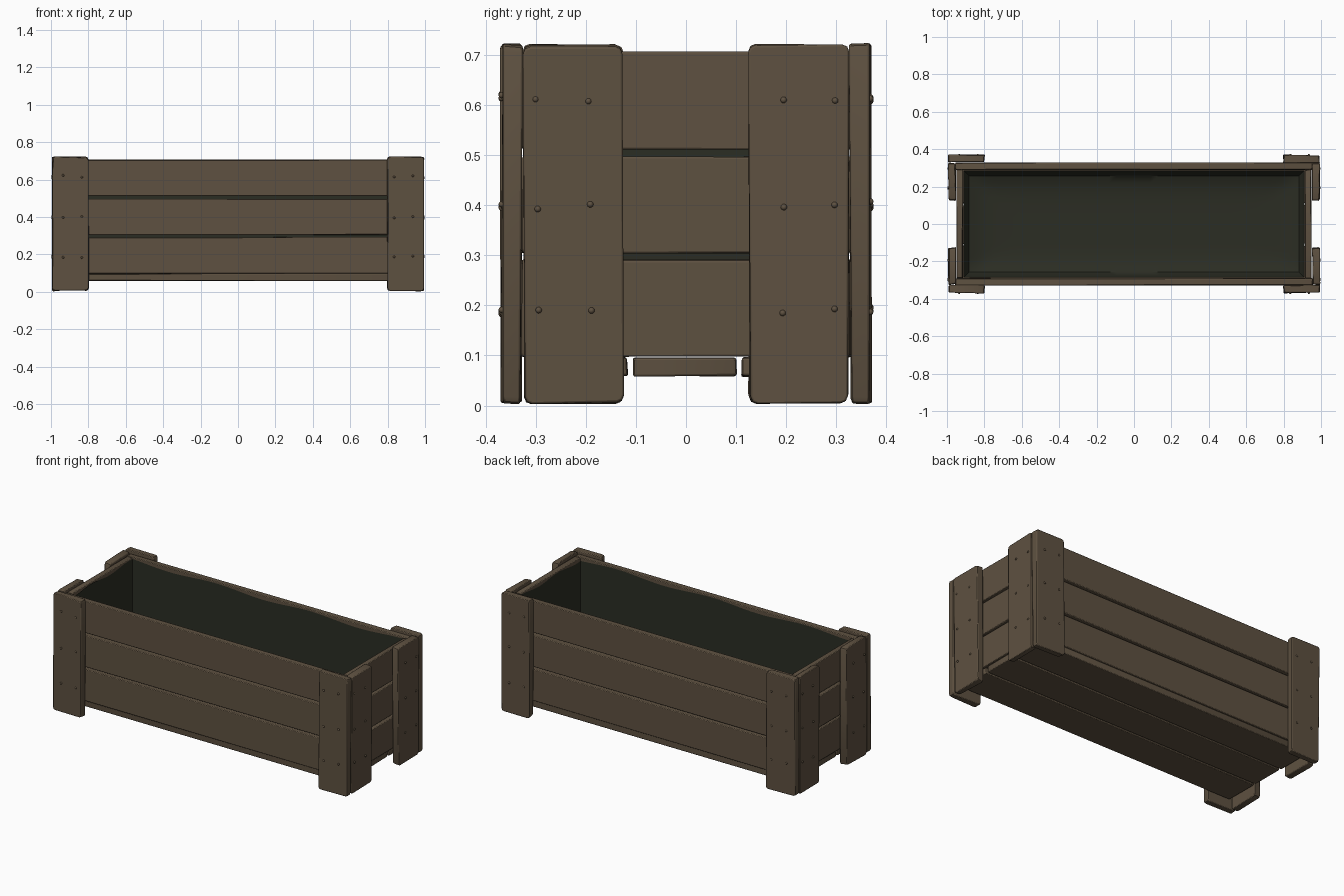
import bpy, bmesh, math, random
from mathutils import Vector

if "Cube" in bpy.data.objects:
    bpy.data.objects.remove(bpy.data.objects["Cube"])

random.seed(4)


def material(name, col):
    m = bpy.data.materials.new(name)
    m.diffuse_color = (*col, 1)
    m.use_nodes = True
    m.node_tree.nodes["Principled BSDF"].inputs["Base Color"].default_value = m.diffuse_color
    return m


WOOD = material("weathered wood", (0.112, 0.082, 0.052))
LINER = material("dark green liner", (0.024, 0.026, 0.017))


def finish(bm, name, mat):
    bmesh.ops.recalc_face_normals(bm, faces=bm.faces)
    me = bpy.data.meshes.new(name)
    bm.to_mesh(me)
    bm.free()
    ob = bpy.data.objects.new(name, me)
    bpy.context.collection.objects.link(ob)
    me.materials.append(mat)
    return ob


def board(name, x, y, z, corner=0.008, jitter=0.002):
    """Board from (min, max) ranges: worn outline corners, then softened edges."""
    lo, hi = Vector((x[0], y[0], z[0])), Vector((x[1], y[1], z[1]))
    size = hi - lo
    thin = min(range(3), key=lambda i: size[i])
    bm = bmesh.new()
    bmesh.ops.create_cube(bm, size=1)
    for v in bm.verts:
        v.co = Vector([(lo[i] + hi[i]) / 2 + v.co[i] * size[i] for i in range(3)])
    for v in bm.verts:
        v.co += Vector([random.uniform(-jitter, jitter) for _ in range(3)])
    # wear the corners seen on the broad face
    short = [e for e in bm.edges
             if abs((e.verts[0].co - e.verts[1].co)[thin]) > size[thin] * 0.5]
    bmesh.ops.bevel(bm, geom=short, offset=corner, segments=2,
                    profile=0.5, affect='EDGES')
    ob = finish(bm, name, WOOD)
    bev = ob.modifiers.new("worn edges", 'BEVEL')
    bev.width = 0.004
    bev.segments = 2
    bev.limit_method = 'ANGLE'
    bev.angle_limit = math.radians(50)
    bpy.context.view_layer.objects.active = ob
    ob.select_set(True)
    bpy.ops.object.shade_smooth_by_angle(angle=math.radians(35))
    ob.select_set(False)
    return ob


def span(a, b, s):
    return tuple(sorted((a * s, b * s)))


# wall planks: three rows on each side and end
rows = [(0.098, 0.291), (0.304, 0.497), (0.512, 0.706)]
for s, side in ((-1, "front"), (1, "back")):
    for i, z in enumerate(rows):
        board(f"{side}_plank_{i}", (-0.955, 0.955), span(0.291, 0.328, s), z)
for s, side in ((-1, "left"), (1, "right")):
    for i, z in enumerate(rows):
        board(f"{side}_end_plank_{i}", span(0.915, 0.948, s), (-0.289, 0.289), z)

# floor boards
for i, y in enumerate([(-0.322, -0.117), (-0.106, 0.1), (0.111, 0.322)]):
    board(f"floor_board_{i}", (-0.94, 0.94), y, (0.058, 0.096))

# corner posts: a long-side plate and an end plate at each corner
nails = []
for sx in (-1, 1):
    for sy in (-1, 1):
        tag = ("left" if sx < 0 else "right") + "_" + ("front" if sy < 0 else "back")
        board(f"{tag}_post_side", span(0.8, 0.992, sx), span(0.329, 0.368, sy),
              (0.006, 0.72), 0.014, 0.004)
        board(f"{tag}_post_end", span(0.954, 0.992, sx), span(0.127, 0.323, sy),
              (0.006, 0.719), 0.014, 0.004)
        for z in (0.19, 0.4, 0.615):
            for k in (0.835, 0.935):
                nails.append((k * sx, 0.368 * sy, z))
            for k in (0.192, 0.298):
                nails.append((0.992 * sx, k * sy, z))

# nail heads
bm = bmesh.new()
for p in nails:
    r = bmesh.ops.create_icosphere(bm, subdivisions=2, radius=0.0065)
    off = Vector((p[0], p[1], p[2])) + Vector((0, random.uniform(-.004, .004)
                 if abs(p[0]) > 0.98 else 0, random.uniform(-.008, .008)))
    bmesh.ops.translate(bm, verts=r["verts"], vec=off)
    for v in r["verts"]:
        for f in v.link_faces:
            f.smooth = True
finish(bm, "nail_heads", WOOD)

# sagging fabric liner: rings up the walls, then a gridded floor
NX, NY, NZ = 40, 14, 10
TOP, FLOOR, HX, HY = 0.692, 0.104, 0.911, 0.287


def wall_point(u, v, t):
    x, y = u * HX, v * HY
    z = FLOOR + (TOP - FLOOR) * t
    inset = 0.03 * max(0, 1 - t * 4) ** 2      # rounded foot
    x -= inset * u if abs(u) == 1 else 0
    y -= inset * v if abs(v) == 1 else 0
    z += 0.008 * t ** 4 * math.sin(u * 9 + v * 5)   # wavy rim
    return x, y, z


loop = [(-1 + 2 * i / NX, -1) for i in range(NX)] + [(1, -1 + 2 * i / NY) for i in range(NY)]
loop += [(-u, -v) for u, v in loop]
bm = bmesh.new()
rings = [[bm.verts.new(wall_point(u, v, k / NZ)) for u, v in loop] for k in range(NZ + 1)]
for a, b in zip(rings, rings[1:]):
    for i in range(len(loop)):
        j = (i + 1) % len(loop)
        bm.faces.new((a[i], a[j], b[j], b[i]))
grid = []
for j in range(NY + 1):
    for i in range(NX + 1):
        u, v = -1 + 2 * i / NX, -1 + 2 * j / NY
        e = max(abs(u) ** 14, abs(v) ** 5)      # floor lifts at its edges
        grid.append(bm.verts.new((u * (HX - 0.03), v * (HY - 0.03), FLOOR + 0.03 * e)))
for j in range(NY):
    for i in range(NX):
        q = j * (NX + 1) + i
        bm.faces.new((grid[q], grid[q + 1], grid[q + NX + 2], grid[q + NX + 1]))
# lift the wall foot onto the floor edge
for v in rings[0]:
    v.co.z = FLOOR + 0.03
for v in rings[1]:
    v.co.z += 0.012
bmesh.ops.remove_doubles(bm, verts=bm.verts, dist=0.004)
for f in bm.faces:
    f.smooth = True
liner = finish(bm, "fabric_liner", LINER)
bpy.context.view_layer.objects.active = liner
liner.select_set(True)
bpy.ops.object.shade_smooth_by_angle(angle=math.radians(60))
